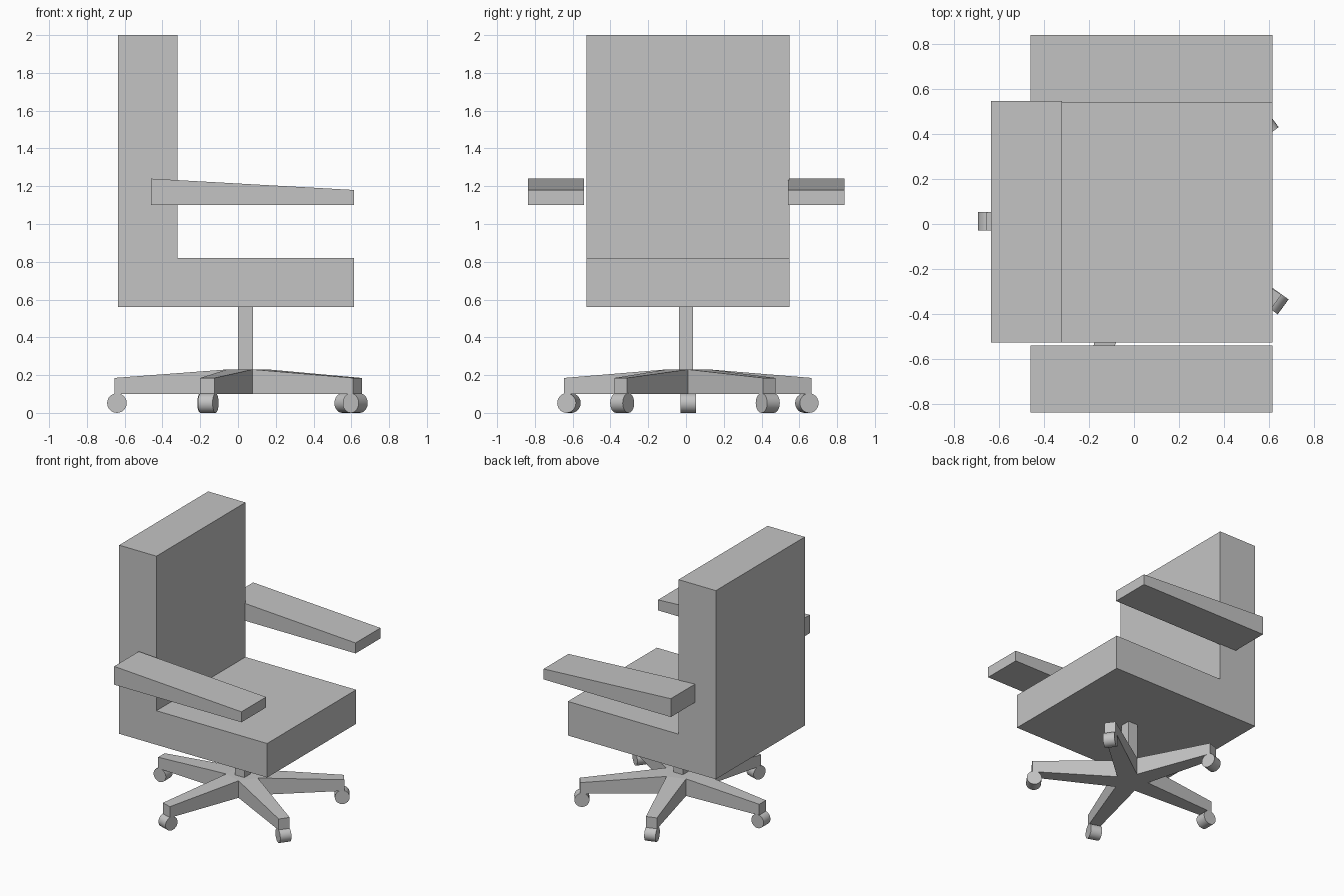
import bpy, math
from mathutils import Vector

if "Cube" in bpy.data.objects:
    bpy.data.objects.remove(bpy.data.objects["Cube"])

grey = bpy.data.materials.new("plain_grey")
grey.diffuse_color = (0.55, 0.55, 0.55, 1)
grey.use_nodes = True
grey.node_tree.nodes["Principled BSDF"].inputs["Base Color"].default_value = grey.diffuse_color


def make_object(name, verts, faces):
    mesh = bpy.data.meshes.new(name)
    mesh.from_pydata(verts, [], faces)
    mesh.materials.append(grey)
    obj = bpy.data.objects.new(name, mesh)
    bpy.context.collection.objects.link(obj)
    return obj


def extrude_profile(name, profile, y0, y1):
    """Solid from a counter-clockwise (x, z) profile swept along y."""
    n = len(profile)
    verts = [(x, y0, z) for x, z in profile] + [(x, y1, z) for x, z in profile]
    faces = [tuple(range(n)), tuple(range(2 * n - 1, n - 1, -1))]
    faces += [(i, i + n, (i + 1) % n + n, (i + 1) % n) for i in range(n)]
    return make_object(name, verts, faces)


# Seat and backrest as one L-shaped block
extrude_profile("seat_and_back", [(-0.635, 0.56), (0.615, 0.56), (0.615, 0.82),
                                  (-0.32, 0.82), (-0.32, 2.0), (-0.635, 2.0)], -0.527, 0.547)

# Armrests, sloping down to the front
arm = [(-0.46, 1.10), (0.615, 1.10), (0.615, 1.18), (-0.46, 1.24)]
extrude_profile("right_armrest", arm, -0.837, -0.54)
extrude_profile("left_armrest", arm, 0.54, 0.84)

# Square post
extrude_profile("post", [(0, 0.2), (0.08, 0.2), (0.08, 0.57), (0, 0.57)], -0.038, 0.038)

# Five-legged star base: hub notches joined to narrow leg tips
HUB = Vector((0.04, 0.01))
legs = [(180, -0.655, 0.012), (252, -0.162, -0.633), (324, 0.632, -0.346),
        (396, 0.588, 0.441), (468, -0.165, 0.653)]


def direction(deg):
    return Vector((math.cos(math.radians(deg)), math.sin(math.radians(deg))))


outline = []
for deg, x, y in legs:
    side = direction(deg + 90) * 0.04
    tip = Vector((x, y))
    outline += [(HUB + direction(deg - 36) * 0.12, 0.23), (tip - side, 0.185), (tip + side, 0.185)]
n = len(outline)
verts = [(p.x, p.y, 0.10) for p, z in outline] + [(p.x, p.y, z) for p, z in outline]
faces = [(i, (i + 1) % n, (i + 1) % n + n, i + n) for i in range(n)]
for k in range(0, n, 3):
    quad = (k, k + 1, k + 2, (k + 3) % n)
    faces += [tuple(i + n for i in quad), quad[::-1]]
faces += [tuple(range(n, 2 * n, 3)), tuple(range(n - 3, -1, -3))]
make_object("star_base", verts, faces)

# Caster rollers under the leg tips
for i, (deg, x, y) in enumerate(legs):
    centre = Vector((x, y)) - direction(deg) * 0.014
    bpy.ops.mesh.primitive_cylinder_add(
        vertices=24, radius=0.052, depth=0.082, location=(centre.x, centre.y, 0.052),
        rotation=(math.pi / 2, 0, math.radians(deg)))
    caster = bpy.context.object
    caster.name = f"caster_{i + 1}"
    caster.data.materials.append(grey)
    bpy.ops.object.shade_smooth_by_angle(angle=math.radians(35))
